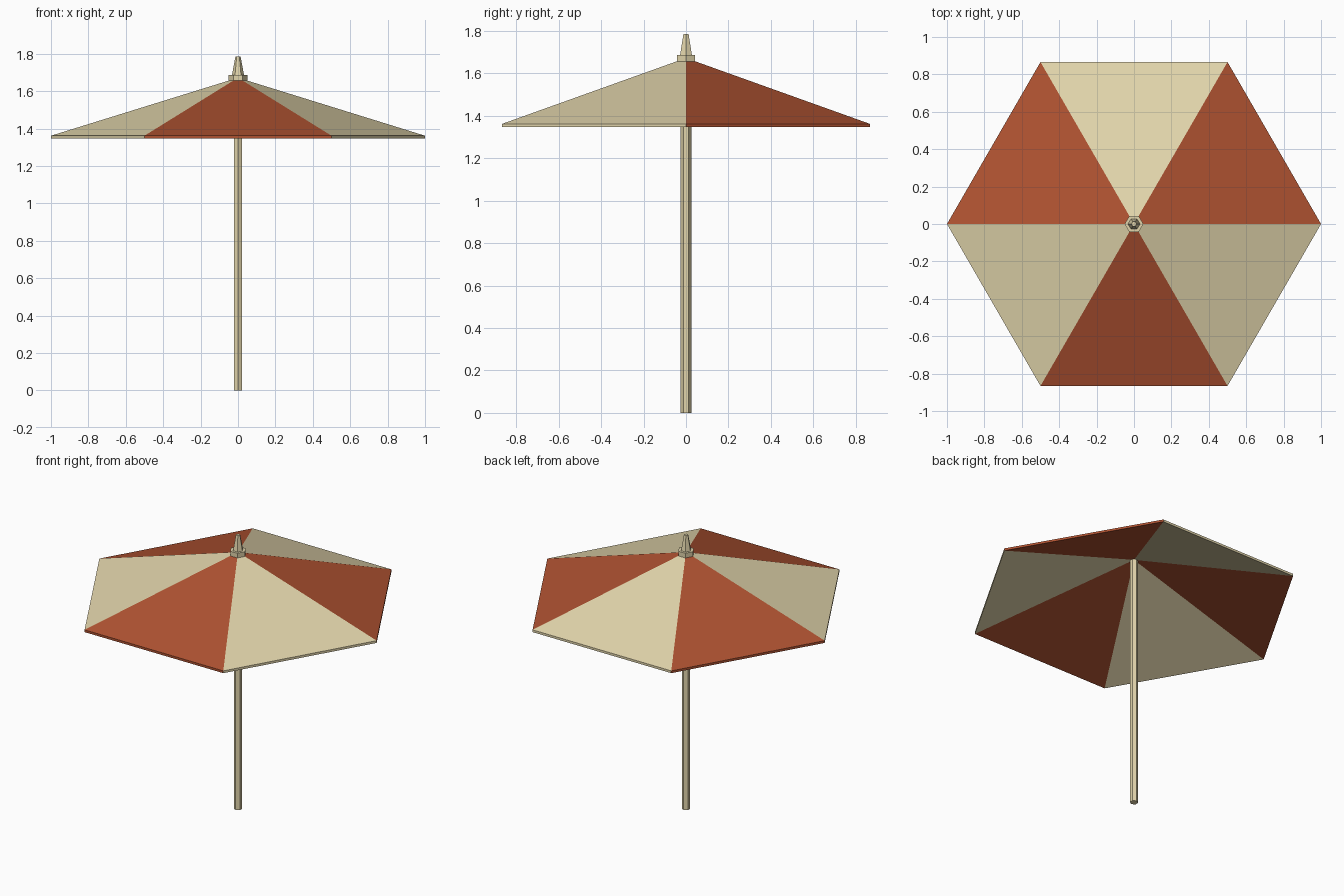
import bpy, bmesh, math

if "Cube" in bpy.data.objects:
    bpy.data.objects.remove(bpy.data.objects["Cube"])


def material(name, rgb):
    m = bpy.data.materials.new(name)
    m.diffuse_color = (*rgb, 1)
    m.use_nodes = True
    m.node_tree.nodes["Principled BSDF"].inputs["Base Color"].default_value = m.diffuse_color
    return m


cream = material("cream", (0.76, 0.665, 0.41))
red = material("rust red", (0.43, 0.085, 0.031))


def hex_stack(name, rings, mats, turn=0.0):
    """Six-sided solid from (radius, z) rings; radius 0 makes an apex, other ends are capped."""
    bm = bmesh.new()
    loops = []
    for r, z in rings:
        n = 6 if r > 0 else 1
        loops.append([bm.verts.new((r * math.cos(turn + i * math.pi / 3),
                                    r * math.sin(turn + i * math.pi / 3), z)) for i in range(n)])
    for a, b in zip(loops, loops[1:]):
        for i in range(6):
            quad = [a[i % len(a)], a[(i + 1) % len(a)], b[(i + 1) % len(b)], b[i % len(b)]]
            f = bm.faces.new(list(dict.fromkeys(quad)))
            f.material_index = i % len(mats)   # alternate colours around the axis
    for end in (loops[0], loops[-1]):
        if len(end) == 6:
            bm.faces.new(end)
    bmesh.ops.recalc_face_normals(bm, faces=bm.faces)
    me = bpy.data.meshes.new(name)
    bm.to_mesh(me)
    bm.free()
    for m in mats:
        me.materials.append(m)
    ob = bpy.data.objects.new(name, me)
    bpy.context.collection.objects.link(ob)
    return ob


# Pole with corners facing front and back
hex_stack("pole", [(0.025, 0), (0.025, 1.655)], [cream], math.pi / 6)

# Thin canopy shell: underside apex, lower rim, upper rim, top apex
hex_stack("canopy", [(0, 1.655), (1, 1.347), (1, 1.362), (0, 1.672)], [red, cream])

# Collar and tapered spire on top
hex_stack("collar", [(0.05, 1.655), (0.05, 1.687)], [cream])
hex_stack("finial", [(0.032, 1.687), (0.014, 1.785)], [cream])
